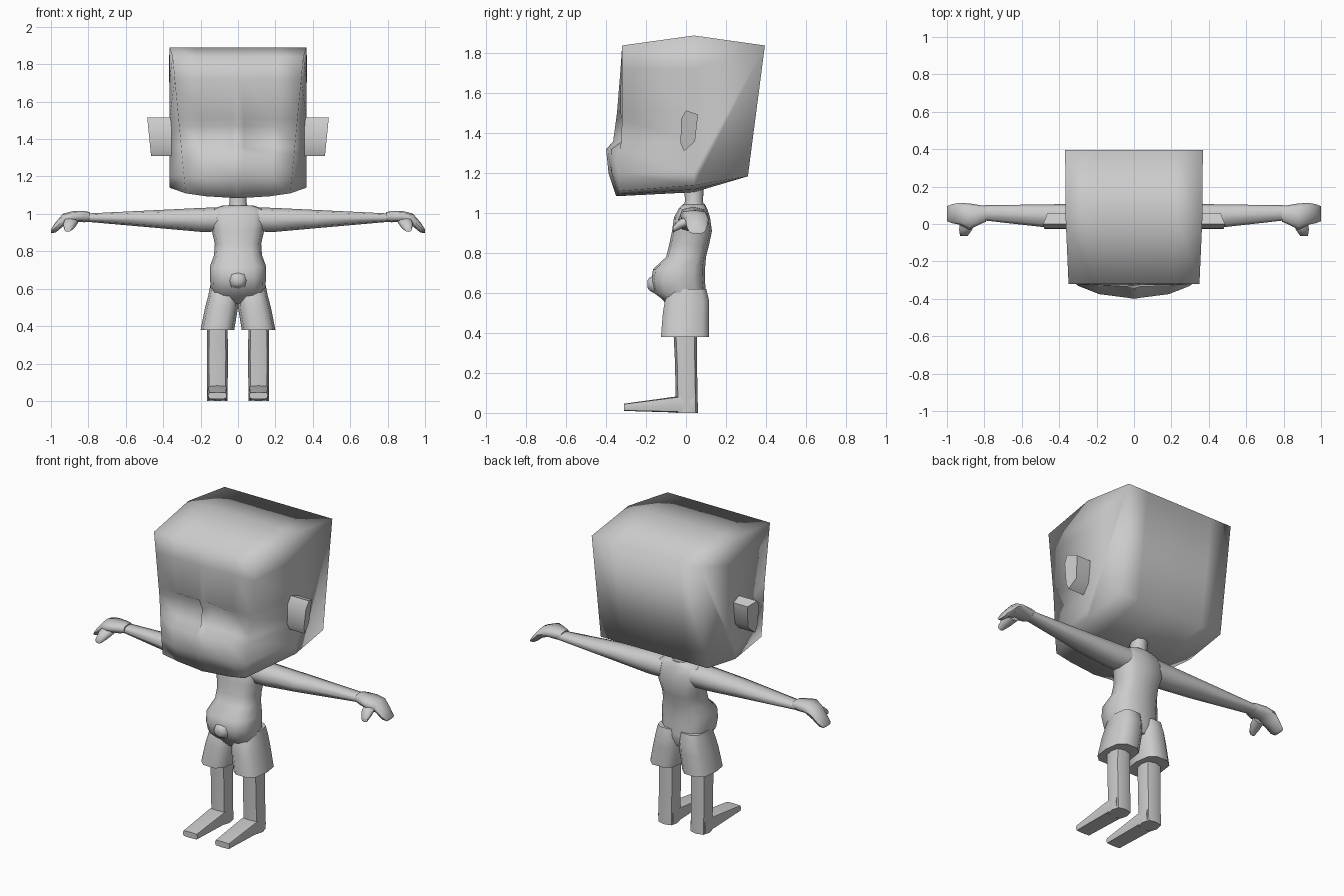
import bpy, bmesh, math

cube = bpy.data.objects.get("Cube")
if cube:
    bpy.data.objects.remove(cube, do_unlink=True)

grey = bpy.data.materials.new("plain grey")
grey.use_nodes = True
COLOUR = (0.6, 0.6, 0.6, 1)
grey.diffuse_color = COLOUR
grey.node_tree.nodes["Principled BSDF"].inputs["Base Color"].default_value = COLOUR


def finish(name, bm):
    """Turn a bmesh into a smooth grey object."""
    bmesh.ops.recalc_face_normals(bm, faces=bm.faces[:])
    for f in bm.faces:
        f.smooth = True
    mesh = bpy.data.meshes.new(name)
    bm.to_mesh(mesh)
    bm.free()
    mesh.materials.append(grey)
    ob = bpy.data.objects.new(name, mesh)
    bpy.context.collection.objects.link(ob)
    return ob


def sharpen(ob, angle):
    bpy.ops.object.select_all(action='DESELECT')
    ob.select_set(True)
    bpy.context.view_layer.objects.active = ob
    bpy.ops.object.shade_smooth_by_angle(angle=math.radians(angle))


def loft(name, axis, rings, sides=8, power=0.8, flip=1, angle=60):
    """Skin rounded sections (position, centre u, centre v, radius u, radius v)."""
    place = {'x': lambda p, u, v: (flip * p, u, v),
             'y': lambda p, u, v: (flip * u, p, v),
             'z': lambda p, u, v: (flip * u, v, p)}[axis]
    soft = lambda t: math.copysign(abs(t) ** power, t) if abs(t) > 1e-6 else 0
    bm = bmesh.new()
    loops = []
    for p, cu, cv, ru, rv in rings:
        turns = [2 * math.pi * i / sides for i in range(sides)]
        loops.append([bm.verts.new(place(p, cu + ru * soft(math.cos(a)),
                                         cv + rv * soft(math.sin(a)))) for a in turns])
    for a, b in zip(loops, loops[1:]):
        for i in range(sides):
            j = (i + 1) % sides
            bm.faces.new((a[i], a[j], b[j], b[i]))
    bm.faces.new(loops[0])
    bm.faces.new(loops[-1])
    sharpen(finish(name, bm), angle)


def build_head():
    # Face rows: height, then depth at edge, cheek, beside nose and centre
    face = [(1.84, .32, .32, .32, .32),
            (1.72, .32, .325, .325, .328),
            (1.51, .32, .33, .335, .345),
            (1.47, .32, .298, .288, .35),
            (1.36, .325, .322, .327, .365),
            (1.32, .33, .375, .395, .40),
            (1.20, .335, .372, .382, .388),
            (1.11, .335, .34, .345, .35)]
    columns = [-1, -.62, -.1, 0, .1, .62, 1]
    bm = bmesh.new()
    loop = []
    for n, (z, *depths) in enumerate(face):
        half = .28 + .07 * (z - 1.11) / .73
        drop = .025 if n == len(face) - 1 else 0
        loop.append([bm.verts.new((c * half, -depths[3 - abs(i - 3)],
                                   z - drop * (1 - c * c)))
                     for i, c in enumerate(columns)])
    # Underside, back and crown: half width, y, z, droop at the centre
    for half, y, z, drop in [(.365, .04, 1.14, .035), (.365, .31, 1.185, 0),
                             (.368, .395, 1.84, 0), (.366, .04, 1.89, 0)]:
        loop.append([bm.verts.new((c * half, y, z - drop * (1 - c * c)))
                     for c in columns])
    for a, b in zip(loop, loop[1:] + loop[:1]):
        for i in range(len(columns) - 1):
            bm.faces.new((a[i], a[i + 1], b[i + 1], b[i]))
    # Sides, split down the middle
    rows = len(face)
    for end, s in ((0, -1), (-1, 1)):
        edge = [r[end] for r in loop]
        middle = [edge[-1]]
        middle += [bm.verts.new((s * .366, .04, f[0])) for f in face[1:-1]]
        middle.append(edge[rows])
        for i in range(rows - 1):
            bm.faces.new((edge[i], edge[i + 1], middle[i + 1], middle[i]))
        bm.faces.new(middle + [edge[rows + 1], edge[rows + 2]])
    finish("head", bm)


def build_ear(name, s):
    outline = [(-.025, 1.47), (.0, 1.515), (.06, 1.495),
               (.045, 1.36), (-.01, 1.31), (-.027, 1.35)]
    bm = bmesh.new()
    inner = [bm.verts.new((s * .34, y, z)) for y, z in outline]
    outer = [bm.verts.new((s * (.465 + .1 * (z - 1.31) - .35 * max(y, 0)), y, z))
             for y, z in outline]
    for i in range(len(outline)):
        j = (i + 1) % len(outline)
        bm.faces.new((inner[i], inner[j], outer[j], outer[i]))
    bm.faces.new(inner)
    bm.faces.new(outer)
    sharpen(finish(name, bm), 60)


build_head()

# Neck and torso with a round belly
loft("neck", 'z', [(1.02, 0, .04, .06, .055), (1.06, 0, .04, .045, .045),
                   (1.15, 0, .04, .05, .05)])
loft("torso", 'z', [(.52, 0, 0, .12, .08), (.57, 0, -.01, .135, .11),
                    (.60, 0, -.03, .146, .13), (.66, 0, -.04, .15, .135),
                    (.72, 0, -.035, .15, .13), (.78, 0, .0, .128, .10),
                    (.84, 0, .015, .124, .10), (.91, 0, .03, .14, .10),
                    (.98, 0, .03, .15, .09), (1.025, 0, .035, .14, .07),
                    (1.045, 0, .04, .08, .055)],
     sides=12, power=.75)
loft("navel", 'y', [(-.15, 0, .645, .05, .05), (-.18, 0, .645, .04, .035),
                    (-.192, 0, .645, .02, .02)])

for side, s in (("left", 1), ("right", -1)):
    build_ear(side + "_ear", s)
    loft(side + "_arm", 'x', [(.10, .035, .97, .075, .065), (.20, .035, .968, .072, .064),
                              (.40, .04, .972, .066, .05), (.81, .06, .98, .04, .022)],
         flip=s)
    loft(side + "_hand", 'x', [(.79, .055, .985, .042, .024), (.82, .05, .985, .05, .03),
                               (.88, .04, .987, .07, .028), (.935, .055, .968, .058, .034),
                               (.975, .055, .928, .05, .028), (1.0, .055, .908, .04, .01)],
         flip=s, power=.7)
    loft(side + "_thumb", 'y', [(.02, .89, .965, .04, .025), (-.03, .90, .945, .035, .025),
                                (-.065, .91, .92, .02, .016)], flip=s)
    # Shorts, leg and foot
    loft(side + "_shorts", 'z', [(.38, .11, -.005, .09, .125), (.50, .088, 0, .088, .12),
                                 (.56, .08, .005, .08, .115), (.62, .075, .01, .073, .095)],
         sides=10, power=.7, flip=s)
    loft(side + "_leg", 'z', [(.0, .11, .005, .055, .055), (.09, .11, .003, .055, .055),
                              (.25, .11, .0, .056, .055), (.45, .11, -.005, .054, .06)],
         flip=s, power=.65)
    loft(side + "_foot", 'y', [(.04, .11, .04, .053, .04), (-.05, .11, .042, .055, .04),
                               (-.31, .11, .028, .05, .018)],
         flip=s, power=.35)
